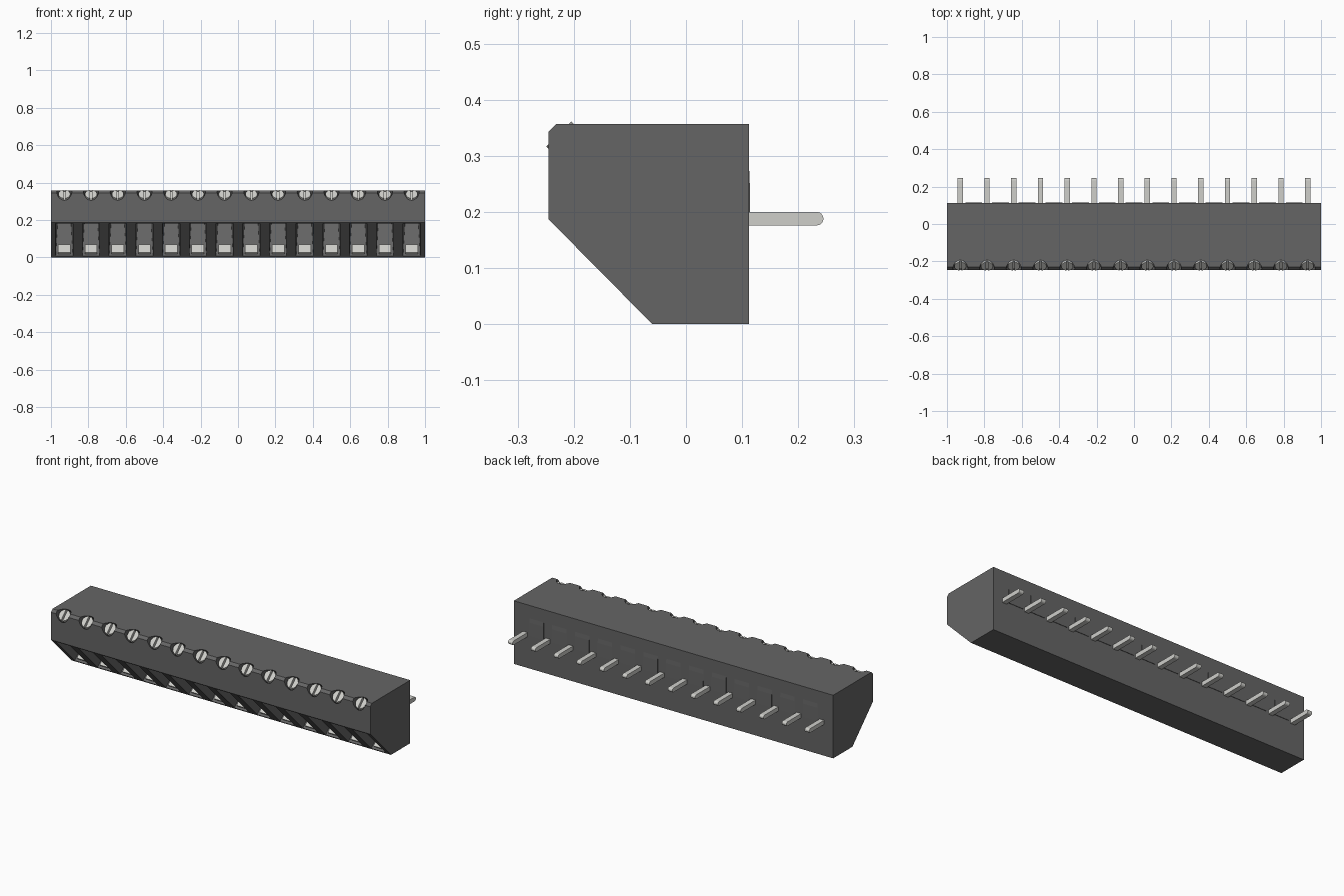
import bpy, bmesh, math
from mathutils import Matrix, Vector

if "Cube" in bpy.data.objects:
    bpy.data.objects.remove(bpy.data.objects["Cube"])

N = 14
PITCH = 2.0 / N
XS = [(i - (N - 1) / 2) * PITCH for i in range(N)]


def material(name, rgb):
    m = bpy.data.materials.new(name)
    m.diffuse_color = (*rgb, 1)
    m.use_nodes = True
    m.node_tree.nodes["Principled BSDF"].inputs["Base Color"].default_value = m.diffuse_color
    return m


DARK = material("dark_plastic", (0.13, 0.13, 0.13))
METAL = material("bright_metal", (0.62, 0.62, 0.59))


def make(name, bm, mat):
    bmesh.ops.recalc_face_normals(bm, faces=bm.faces[:])
    me = bpy.data.meshes.new(name)
    bm.to_mesh(me)
    bm.free()
    me.materials.append(mat)
    ob = bpy.data.objects.new(name, me)
    bpy.context.collection.objects.link(ob)
    return ob


def frame(x, y, z, degrees):
    return Matrix.Translation((x, y, z)) @ Matrix.Rotation(math.radians(degrees), 4, 'X')


def add_frustum(bm, mat, near, far):
    """Box between two rectangles, each (half width, y0, y1, z)."""
    verts = []
    for hw, y0, y1, z in (near, far):
        for x, y in ((-hw, y0), (hw, y0), (hw, y1), (-hw, y1)):
            verts.append(bm.verts.new(mat @ Vector((x, y, z))))
    bm.faces.new(verts[:4])
    bm.faces.new(verts[4:])
    for i in range(4):
        j = (i + 1) % 4
        bm.faces.new((verts[i], verts[j], verts[4 + j], verts[4 + i]))


def add_cone(bm, mat, r0, r1, z0, z1):
    bmesh.ops.create_cone(bm, cap_ends=True, segments=24, radius1=r0, radius2=r1,
                          depth=z1 - z0,
                          matrix=mat @ Matrix.Translation((0, 0, (z0 + z1) / 2)))


def extrude_x(bm, profile, x0, x1):
    face = bm.faces.new([bm.verts.new((x0, y, z)) for y, z in profile])
    res = bmesh.ops.extrude_face_region(bm, geom=[face])
    moved = [g for g in res["geom"] if isinstance(g, bmesh.types.BMVert)]
    bmesh.ops.translate(bm, verts=moved, vec=(x1 - x0, 0, 0))


def cut(ob, cutter):
    cutter.hide_render = True
    mod = ob.modifiers.new("cut", 'BOOLEAN')
    mod.operation = 'DIFFERENCE'
    mod.solver = 'EXACT'
    mod.object = cutter
    bpy.context.view_layer.objects.active = ob
    bpy.ops.object.modifier_apply(modifier=mod.name)
    bpy.data.objects.remove(cutter)


# housing: side profile run along the whole row
bm = bmesh.new()
extrude_x(bm, [(-0.245, 0.187), (-0.06, 0.0), (0.112, 0.0), (0.112, 0.357),
               (-0.231, 0.357), (-0.245, 0.343)], -1, 1)
housing = make("housing", bm, DARK)

# wire entries, square to the slanted face
bm = bmesh.new()
for x in XS:
    add_frustum(bm, frame(x, -0.1525, 0.0935, -45),
                (0.047, -0.125, 0.121, -0.02), (0.036, -0.105, 0.112, 0.24))
cut(housing, make("entry_cutter", bm, DARK))

# screw wells, square to the top front chamfer
bm = bmesh.new()
for x in XS:
    add_cone(bm, frame(x, -0.238, 0.35, 45), 0.033, 0.045, -0.055, 0.03)
cut(housing, make("well_cutter", bm, DARK))

# slotted clamp screws
bm = bmesh.new()
slots = bmesh.new()
for x in XS:
    f = frame(x, -0.238, 0.35, 45)
    add_cone(bm, f, 0.032, 0.032, -0.06, -0.016)
    add_frustum(slots, f, (0.005, -0.05, 0.05, -0.03), (0.005, -0.05, 0.05, 0.02))
screws = make("clamp_screws", bm, METAL)
cut(screws, make("slot_cutter", slots, METAL))

# metal clamp lips on the floor of each wire entry
bm = bmesh.new()
for x in XS:
    add_frustum(bm, frame(x, -0.1525, 0.0935, -45),
                (0.033, 0.108, 0.122, 0.012), (0.033, 0.106, 0.122, 0.07))
make("clamp_lips", bm, METAL)

# solder pins with rounded tips
bm = bmesh.new()
tip = [(0.233 + 0.012 * math.sin(a), 0.188 - 0.012 * math.cos(a))
       for a in (math.pi * k / 8 for k in range(9))]
for x in XS:
    extrude_x(bm, [(0.10, 0.2), (0.10, 0.176)] + tip, x - 0.014, x + 0.014)
make("solder_pins", bm, METAL)

# thin raised ribs on the back between the pins
bm = bmesh.new()
for x in XS[:-1]:
    c = x + PITCH / 2
    extrude_x(bm, [(0.11, 0.187), (0.1145, 0.187), (0.1135, 0.26), (0.11, 0.317)],
              c - 0.045, c + 0.045)
make("back_ribs", bm, DARK)
